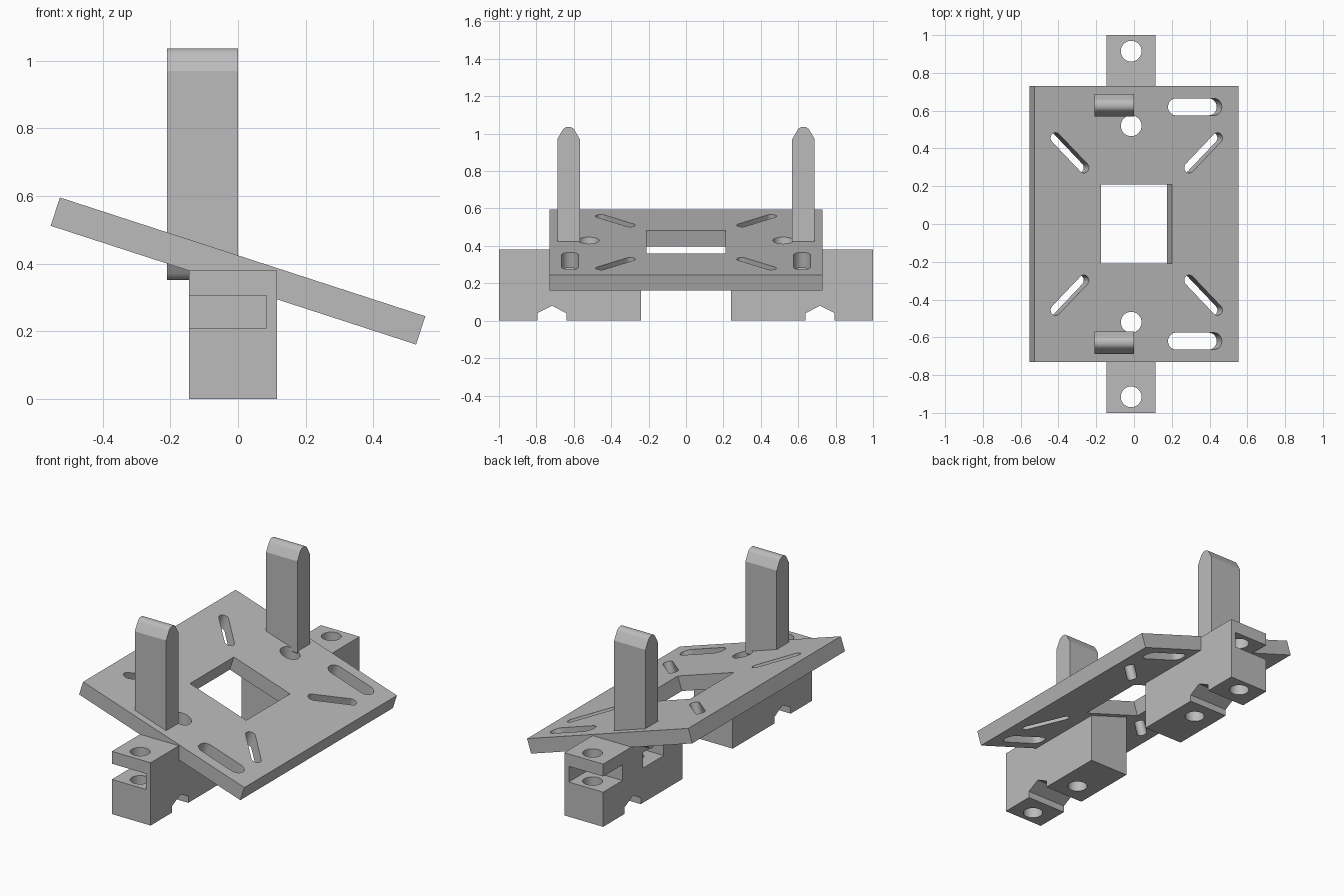
import bpy, bmesh, math
from mathutils import Matrix, Vector

if "Cube" in bpy.data.objects:
    bpy.data.objects.remove(bpy.data.objects["Cube"])

grey = bpy.data.materials.new("plain grey")
grey.use_nodes = True
grey.diffuse_color = (0.5, 0.5, 0.5, 1)
grey.node_tree.nodes["Principled BSDF"].inputs["Base Color"].default_value = (0.5, 0.5, 0.5, 1)

TILT = Matrix.Translation((0, 0, 0.378)) @ Matrix.Rotation(math.radians(18), 4, 'Y')


def prism(name, points, low, high, axis='Z', matrix=Matrix()):
    """Extrude a 2D outline along Z (outline in x, y) or X (outline in y, z)."""
    def place(p, h):
        return Vector((p[0], p[1], h)) if axis == 'Z' else Vector((h, p[0], p[1]))
    bm = bmesh.new()
    face = bm.faces.new([bm.verts.new(place(p, low)) for p in points])
    step = place((0, 0), high - low)
    result = bmesh.ops.extrude_face_region(bm, geom=[face])
    verts = [v for v in result["geom"] if isinstance(v, bmesh.types.BMVert)]
    bmesh.ops.translate(bm, verts=verts, vec=step)
    bmesh.ops.recalc_face_normals(bm, faces=bm.faces)
    bmesh.ops.transform(bm, matrix=matrix, verts=bm.verts)
    mesh = bpy.data.meshes.new(name)
    bm.to_mesh(mesh)
    bm.free()
    mesh.materials.append(grey)
    obj = bpy.data.objects.new(name, mesh)
    bpy.context.collection.objects.link(obj)
    return obj


def rect(x0, x1, y0, y1):
    return [(x0, y0), (x1, y0), (x1, y1), (x0, y1)]


def stadium(cx, cy, straight, radius, angle=0, n=12):
    """Slot outline; a zero straight length gives a circle."""
    pts = []
    for side in (0, 1):
        for i in range(n + (straight > 0)):
            a = math.pi * (side + i / n) - math.pi / 2
            x = radius * math.cos(a) + straight / 2 * (1 - 2 * side)
            y = radius * math.sin(a)
            pts.append((cx + x * math.cos(angle) - y * math.sin(angle),
                        cy + x * math.sin(angle) + y * math.cos(angle)))
    return pts


def cut(obj, cutters):
    """Subtract each cutter from the part, then discard it."""
    bpy.context.view_layer.objects.active = obj
    for cutter in cutters:
        cutter.hide_render = True
        mod = obj.modifiers.new("cut", 'BOOLEAN')
        mod.operation = 'DIFFERENCE'
        mod.solver = 'EXACT'
        mod.object = cutter
        bpy.ops.object.modifier_apply(modifier=mod.name)
        bpy.data.objects.remove(cutter)


def smooth(obj):
    bpy.ops.object.select_all(action='DESELECT')
    obj.select_set(True)
    bpy.context.view_layer.objects.active = obj
    bpy.ops.object.shade_smooth_by_angle(angle=math.radians(25))


def bolt_hole(y):
    return prism("cutter", stadium(-0.015, y, 0, 0.055, n=16), -0.5, 1.5)


# Tilted plate with a square window, slots and bolt holes
plate = prism("tilted_plate", rect(-0.568, 0.568, -0.73, 0.73), -0.044, 0.044, matrix=TILT)
outlines = [rect(-0.198, 0.198, -0.21, 0.21)]
for s in (-1, 1):
    outlines.append(stadium(0.325, s * 0.62, 0.21, 0.045))
    for side in (-1, 1):
        outlines.append(stadium(side * 0.372, s * 0.377, 0.222, 0.028,
                                side * s * math.pi / 4))
cut(plate, [prism("cutter", o, -0.2, 0.2, matrix=TILT) for o in outlines]
    + [bolt_hole(s * 0.52) for s in (-1, 1)])
smooth(plate)

# Half outline of a post tip: width, distance in from the end
TIP = [(0.06, 0.066), (0.034, 0.02), (0.027, 0.01), (0.017, 0.003), (0.007, 0)]

for s, label in ((-1, "front"), (1, "back")):
    # Mounting block with notch underneath, nut pockets and bolt holes
    block = prism(label + "_block", rect(s * 0.24, s * 1.0, 0, 0.38), -0.145, 0.115, 'X')
    notch = [(s * y, z) for y, z in
             ((0.64, -0.1), (0.64, 0.04), (0.715, 0.08), (0.795, 0.04), (0.795, -0.1))]
    cut(block, [
        prism("cutter", notch, -0.4, 0.4, 'X'),
        prism("cutter", rect(s * 0.815, s * 1.2, 0.21, 0.305), -0.4, 0.085, 'X'),
        prism("cutter", rect(s * 0.42, s * 0.62, 0.21, 0.305), -0.4, 0.085, 'X'),
        bolt_hole(s * 0.915), bolt_hole(s * 0.52)])
    smooth(block)

    # Upright post with tapered, rounded ends
    yc, bottom, top = s * 0.628, 0.352, 1.036
    outline = ([(yc + w, top - d) for w, d in TIP]
               + [(yc - w, top - d) for w, d in reversed(TIP)]
               + [(yc - w, bottom + d) for w, d in TIP]
               + [(yc + w, bottom + d) for w, d in reversed(TIP)])
    smooth(prism(label + "_post", outline, -0.21, 0, 'X'))
